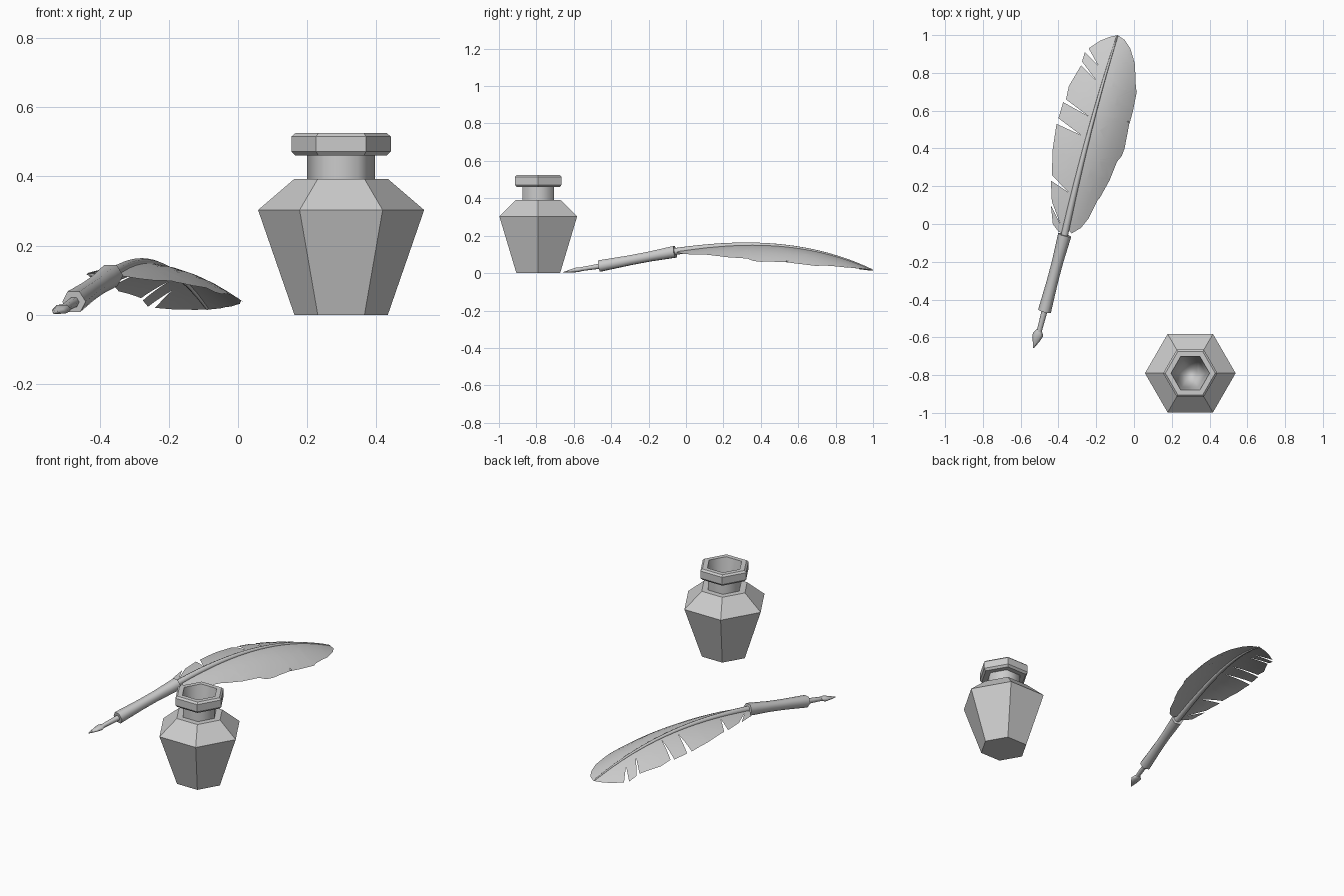
import bpy, bmesh, math
from mathutils import Vector

if "Cube" in bpy.data.objects:
    bpy.data.objects.remove(bpy.data.objects["Cube"])

# One plain grey for everything
GREY = (0.6, 0.6, 0.6, 1)
grey = bpy.data.materials.new("plain grey")
grey.use_nodes = True
grey.diffuse_color = GREY
grey.node_tree.nodes["Principled BSDF"].inputs["Base Color"].default_value = GREY


def finish(bm, name, smooth):
    if any(len(e.link_faces) > 1 for e in bm.edges):
        bmesh.ops.recalc_face_normals(bm, faces=bm.faces)
    for face in bm.faces:
        face.smooth = smooth
    mesh = bpy.data.meshes.new(name)
    bm.to_mesh(mesh)
    bm.free()
    mesh.materials.append(grey)
    obj = bpy.data.objects.new(name, mesh)
    bpy.context.collection.objects.link(obj)
    return obj


def skin(bm, rings, closed=True):
    """Join successive rings of vertices with quads."""
    n = len(rings[0])
    for low, high in zip(rings, rings[1:]):
        for i in range(n):
            j = (i + 1) % n
            bm.faces.new((low[i], low[j], high[j], high[i]))


def hex_lathe(name, profile, smooth=False, cap_start=False, cap_end=False, inward=False):
    """Six-sided turned part from (radius, height) pairs around the bottle axis."""
    bm = bmesh.new()
    rings = []
    for r, z in profile:
        rings.append([bm.verts.new((0.298 + r * math.cos(k * math.pi / 3),
                                    -0.79 + r * math.sin(k * math.pi / 3), z))
                      for k in range(6)])
    skin(bm, rings)
    if cap_start:
        bm.faces.new(rings[0][::-1])
    if cap_end:
        bm.faces.new(rings[-1])
    obj = finish(bm, name, smooth)
    if inward:
        obj.data.flip_normals()
    return obj


def tube(name, path, sides=6, flat_ends=True):
    """Tube through (point, half width, half height) stations."""
    bm = bmesh.new()
    points = [Vector(p) for p, w, h in path]
    rings = []
    for i, (p, w, h) in enumerate(path):
        along = points[min(i + 1, len(path) - 1)] - points[max(i - 1, 0)]
        side = along.cross(Vector((0, 0, 1))).normalized()
        up = side.cross(along).normalized()
        rings.append([bm.verts.new(points[i]
                                   + side * w * math.cos(k * math.tau / sides)
                                   + up * h * math.sin(k * math.tau / sides))
                      for k in range(sides)])
    skin(bm, rings)
    bm.faces.new(rings[0][::-1])
    bm.faces.new(rings[-1])
    obj = finish(bm, name, True)
    # Crisp rims on the end caps
    for face in obj.data.polygons:
        if len(face.vertices) == sides and sides != 4:
            face.use_smooth = False
    return obj


# Ink bottle: body, neck, chamfered lip, hollow inside
hex_lathe("bottle_body", [(0.135, 0), (0.24, 0.303), (0.136, 0.392), (0.09, 0.392)],
          cap_start=True)
hex_lathe("bottle_neck", [(0.098, 0.39), (0.098, 0.465)], smooth=True)
hex_lathe("bottle_lip", [(0.095, 0.46), (0.132, 0.46), (0.144, 0.472), (0.144, 0.515),
                         (0.132, 0.525), (0.102, 0.525)])
hex_lathe("bottle_inside", [(0.042, 0.03), (0.085, 0.4), (0.102, 0.525)],
          smooth=True, cap_start=True, inward=True)


# Feather spine: a cubic curve whose y runs evenly from base to tip
def spine(y):
    t = (y + 0.06) / 1.06
    u = 1 - t

    def cubic(a, b, c, d):
        return a * u**3 + 3 * b * t * u * u + 3 * c * t * t * u + d * t**3
    return Vector((cubic(-.368, -.29, -.2, -.087), y, cubic(.115, .17, .178, .015)))


def lerp_points(a, b, t):
    return Vector(a).lerp(Vector(b), t)


# Feather shaft
steps = 24
tube("feather_shaft", [(spine(-.08 + 1.075 * i / steps),) + (0.019 - 0.015 * i / steps,) * 2
                       for i in range(steps + 1)], sides=8)

# Handle, slightly waisted
low, high = (-.474, -.462, .038), (-.367, -.058, .114)
tube("pen_handle", [(lerp_points(low, high, t), r, r) for t, r in
                    ((0, .035), (.15, .033), (.4, .03), (.65, .03), (.88, .034), (1, .036))])

# Nib holder and flattened pointed nib
tube("nib_holder", [((-.472, -.455, .038), .016, .016), ((-.505, -.58, .018), .013, .011)])
tube("nib", [((-.502, -.56, .02), .013, .011), ((-.508, -.585, .017), .029, .014),
             ((-.518, -.615, .011), .02, .009), ((-.532, -.657, .004), .002, .002)])

# Vane outlines, base to tip, including the slits between barbs
left_edge = [(-.36, -.06), (-.40, -.04), (-.43, 0), (-.44, .1), (-.39, 0), (-.435, .12),
             (-.44, .23), (-.35, .17), (-.435, .26), (-.43, .4), (-.41, .53), (-.28, .47),
             (-.4, .56), (-.375, .645), (-.24, .57), (-.36, .66), (-.345, .73), (-.28, .84),
             (-.2, .76), (-.275, .86), (-.26, .91), (-.19, .84), (-.24, .93), (-.18, .97),
             (-.13, .99)]
right_edge = [(-.33, -.05), (-.28, -.02), (-.24, .03), (-.19, .13), (-.26, .095), (-.18, .14),
              (-.13, .23), (-.09, .33), (-.18, .34), (-.065, .36), (-.05, .4), (-.025, .53),
              (-.16, .545), (-.02, .545), (-.005, .6), (.015, .7), (-.09, .67), (.01, .72),
              (.005, .845), (-.065, .85), (0, .865), (-.02, .93), (-.05, .975)]


def build_vane(name, edge, droop):
    """Flat outline against the spine, cut into a grid and bent down from the spine."""
    bm = bmesh.new()
    middle = [spine(.98 - i * .05) for i in range(21)]
    outline = edge + [(-.087, 1)] + [(p.x, p.y) for p in middle]
    face = bm.faces.new([bm.verts.new((x, y, 0)) for x, y in outline])
    bmesh.ops.triangulate(bm, faces=[face])
    lengthwise = Vector((.966, -.258, 0))
    crosswise = Vector((.258, .966, 0))
    cuts = [(Vector((-.24, .43, 0)) + lengthwise * k * .04, lengthwise) for k in range(-6, 7)]
    cuts += [(Vector((-.24, .43, 0)) + crosswise * k * .08, crosswise) for k in range(-7, 8)]
    for point, normal in cuts:
        bmesh.ops.bisect_plane(bm, geom=bm.verts[:] + bm.edges[:] + bm.faces[:],
                               plane_co=point, plane_no=normal)
    for v in bm.verts:
        centre = spine(v.co.y)
        distance = (v.co.x - centre.x) * .966
        v.co.z = max(centre.z - droop * distance**2 - .1 * abs(distance), .008)
    bmesh.ops.recalc_face_normals(bm, faces=bm.faces)
    if sum(f.normal.z for f in bm.faces) < 0:
        bmesh.ops.reverse_faces(bm, faces=bm.faces)
    obj = finish(bm, name, True)
    if sum(p.normal.z for p in obj.data.polygons) < 0:
        obj.data.flip_normals()
    return obj


build_vane("feather_vane_left", left_edge, .8)
build_vane("feather_vane_right", right_edge, 1.7)
